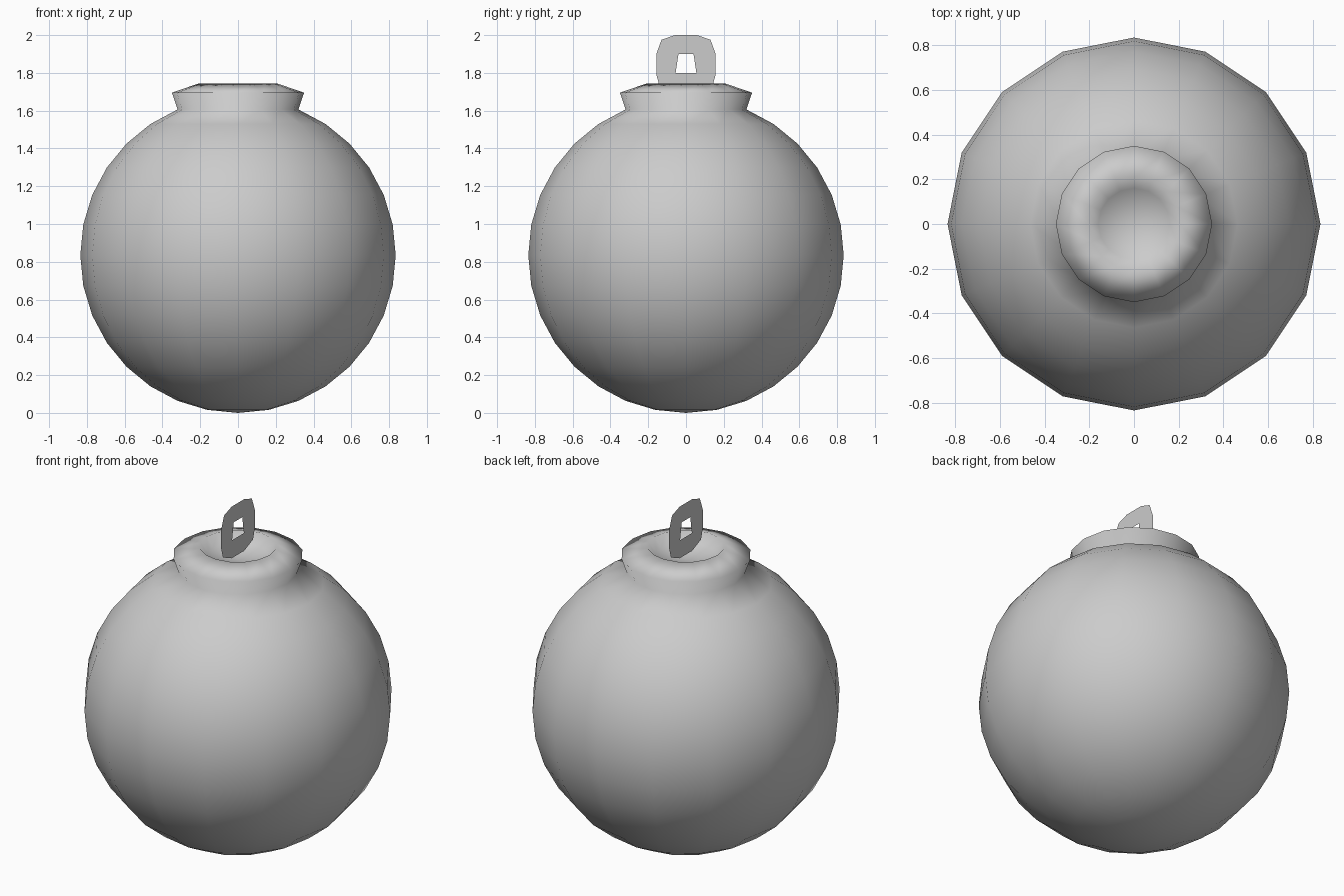
import bpy, bmesh, math

if "Cube" in bpy.data.objects:
    bpy.data.objects.remove(bpy.data.objects["Cube"])

R, SEG = 0.835, 16

grey = bpy.data.materials.new("light_grey")
grey.diffuse_color = (0.6, 0.6, 0.6, 1)
grey.use_nodes = True
grey.node_tree.nodes["Principled BSDF"].inputs["Base Color"].default_value = grey.diffuse_color


def make_object(name, bm, smooth):
    mesh = bpy.data.meshes.new(name)
    for f in bm.faces:
        f.smooth = smooth
    bm.to_mesh(mesh)
    bm.free()
    mesh.materials.append(grey)
    ob = bpy.data.objects.new(name, mesh)
    bpy.context.collection.objects.link(ob)
    return ob


# Bauble: round body rising into a flared collar with a hollow top
body = [(R * math.sin(a), R - R * math.cos(a))
        for a in (math.pi * i / 16 for i in range(15))]
profile = body + [(0.35, 1.695), (0.205, 1.745), (0.16, 1.69), (0.0, 1.67)]

bm = bmesh.new()
rings = []
for r, z in profile:
    if r < 1e-6:
        rings.append([bm.verts.new((0, 0, z))] * SEG)
    else:
        rings.append([bm.verts.new((r * math.cos(2 * math.pi * k / SEG),
                                    r * math.sin(2 * math.pi * k / SEG), z))
                      for k in range(SEG)])
for low, high in zip(rings, rings[1:]):
    for k in range(SEG):
        n = (k + 1) % SEG
        corners = list(dict.fromkeys((low[k], low[n], high[n], high[k])))
        bm.faces.new(corners)
bmesh.ops.recalc_face_normals(bm, faces=bm.faces[:])
make_object("bauble_body", bm, True)

# Hanging loop: flat sheet with a tapered hole, in the plane x = 0
right = [(0.06, 2.0), (0.13, 1.975), (0.157, 1.90),
         (0.157, 1.79), (0.14, 1.73), (0.06, 1.695)]
hole = [(0.04, 1.90), (0.04, 1.90), (0.04, 1.90),
        (0.055, 1.80), (0.055, 1.80), (0.055, 1.80)]


def mirror_ring(half):
    return half + [(-y, z) for y, z in reversed(half)]


bm = bmesh.new()
outer = [bm.verts.new((0, y, z)) for y, z in mirror_ring(right)]
cache = {}
inner = []
for p in mirror_ring(hole):
    if p not in cache:
        cache[p] = bm.verts.new((0, *p))
    inner.append(cache[p])
for k in range(len(outer)):
    n = (k + 1) % len(outer)
    bm.faces.new(list(dict.fromkeys((outer[k], inner[k], inner[n], outer[n]))))
bmesh.ops.recalc_face_normals(bm, faces=bm.faces[:])
make_object("hanging_loop", bm, False)
